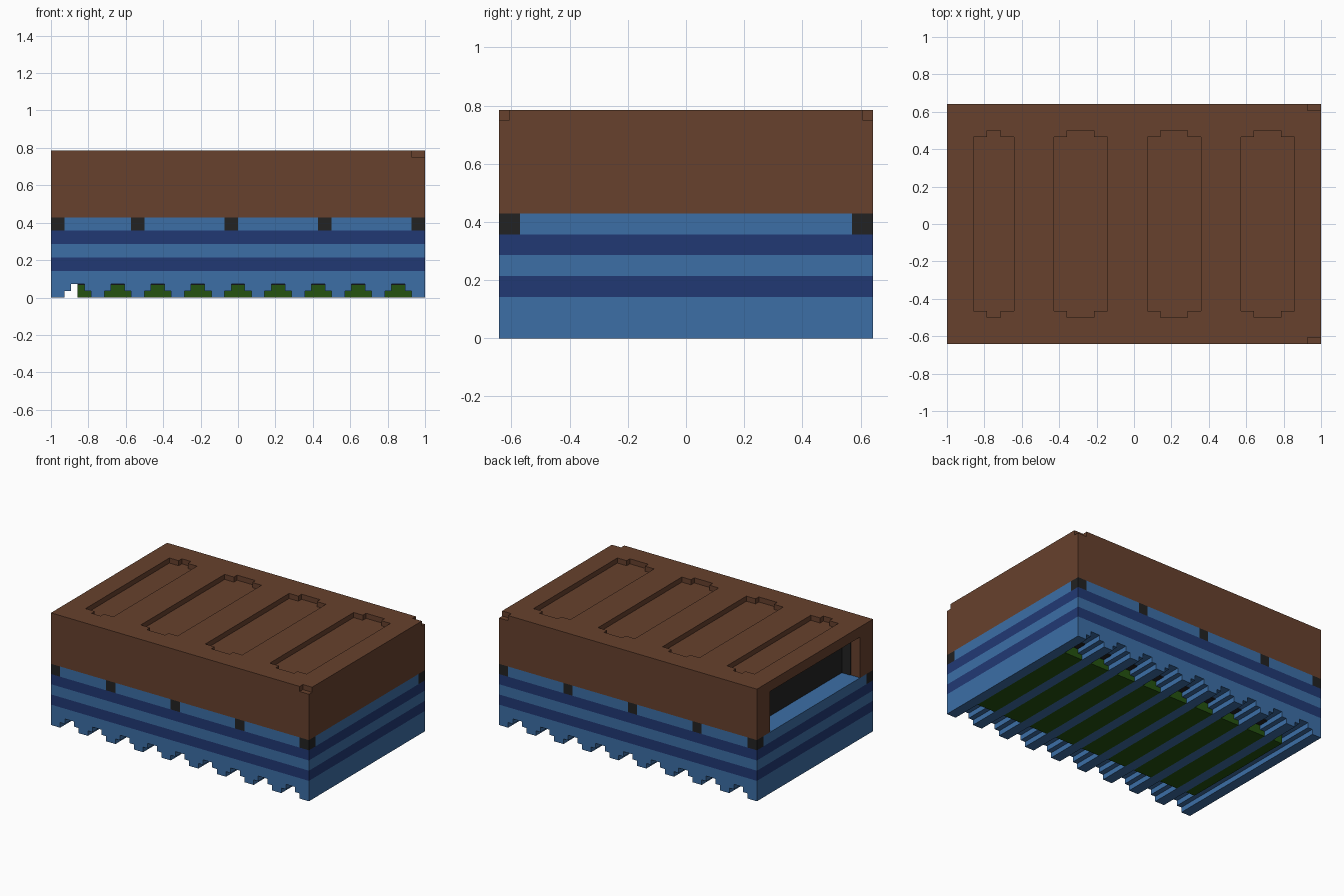
import bpy
import bmesh

if "Cube" in bpy.data.objects:
    bpy.data.objects.remove(bpy.data.objects["Cube"], do_unlink=True)

U = 1 / 28            # one block; the model is 56 x 36 x 22 blocks
X, Y = 28, 18         # half length and half width in blocks


def material(name, hexcode):
    rgb = [int(hexcode[i:i + 2], 16) / 255 for i in (0, 2, 4)]
    col = [c / 12.92 if c <= 0.04045 else ((c + 0.055) / 1.055) ** 2.4 for c in rgb] + [1]
    m = bpy.data.materials.new(name)
    m.diffuse_color = col
    m.use_nodes = True
    m.node_tree.nodes["Principled BSDF"].inputs["Base Color"].default_value = col
    return m


BROWN = material("brown", "67412D")
LIGHT = material("light_blue", "3C6EA6")
DARK = material("dark_blue", "213974")
BLACK = material("black", "222222")
GREEN = material("green", "245210")


def prism(points, axis, a, b):
    """Closed prism: a 2D outline in blocks, extruded along y or z from a to b."""
    return points, axis, a, b


def box(x0, x1, y0, y1, z0, z1):
    return prism([(x0, y0), (x1, y0), (x1, y1), (x0, y1)], "z", z0, z1)


def build(name, solids, mat):
    bm = bmesh.new()
    for points, axis, a, b in solids:
        rings = []
        for t in (a, b):
            rings.append([bm.verts.new((p * U, t * U, q * U) if axis == "y"
                                       else (p * U, q * U, t * U)) for p, q in points])
        bm.faces.new(rings[0])
        bm.faces.new(rings[1])
        n = len(points)
        for i in range(n):
            j = (i + 1) % n
            bm.faces.new((rings[0][i], rings[0][j], rings[1][j], rings[1][i]))
    bmesh.ops.recalc_face_normals(bm, faces=bm.faces)
    me = bpy.data.meshes.new(name)
    bm.to_mesh(me)
    bm.free()
    me.materials.append(mat)
    ob = bpy.data.objects.new(name, me)
    bpy.context.collection.objects.link(ob)
    return ob


# Ribbed base: comb outline with nine stepped grooves running front to back
groove_centres = range(-24, 25, 6)
comb = [(-X, 4), (-X, 0)]
for c in groove_centres:
    comb += [(c - 2, 0), (c - 2, 1), (c - 1, 1), (c - 1, 2),
             (c + 1, 2), (c + 1, 1), (c + 2, 1), (c + 2, 0)]
comb += [(X, 0), (X, 4)]
build("ribbed_base", [prism(comb, "y", -Y, Y)], LIGHT)

# Green filling of the grooves; the first groove is only half filled
fill = []
for c in groove_centres:
    left = [(c - 2, 0), (c - 2, 1), (c - 1, 1), (c - 1, 2)]
    if c == -24:
        left = [(c, 0), (c, 2)]
    fill.append(prism(left + [(c + 1, 2), (c + 1, 1), (c + 2, 1), (c + 2, 0)], "y", -12, 12))
build("groove_filling", fill, GREEN)

# Black groove ceilings beyond the filling
ceilings = []
for c in groove_centres:
    x0 = c if c == -24 else c - 1
    for y0 in (-14, 12):
        ceilings.append(box(x0, c + 1, y0, y0 + 2, 1.85, 2))
build("groove_ceilings", ceilings, BLACK)

# Striped body
for name, z, mat in (("lower_stripe", 4, DARK), ("middle_stripe", 6, LIGHT),
                     ("upper_stripe", 8, DARK)):
    build(name, [box(-X, X, -Y, Y, z, z + 2)], mat)

# Belt of light panels divided by black posts
post_starts = [-28, -16, -2, 12, 26]
posts, panels = [], []
for i, x in enumerate(post_starts):
    posts += [box(x, x + 2, -Y, -Y + 2, 10, 12), box(x, x + 2, Y - 2, Y, 10, 12)]
    panels.append(box(x, x + 2, -Y + 2, Y - 2, 10, 12))
    if i < 4:
        panels.append(box(x + 2, post_starts[i + 1], -Y, Y, 10, 12))
build("belt_posts", posts, BLACK)
build("belt_panels", panels, LIGHT)

# Brown upper body with shallow roof recesses, notched corners and an end opening
upper = build("upper_body", [box(-X, X, -Y, Y, 12, 22)], BROWN)
cuts = [box(-X - 1, -24, -14, 14, 11, 20)]
for x0, x1 in ((-24, -18), (-12, -4), (2, 10), (16, 24)):
    a, b = x0 + 2, x1 - 2
    outline = [(x0, -13), (a, -13), (a, -14), (b, -14), (b, -13), (x1, -13),
               (x1, 13), (b, 13), (b, 14), (a, 14), (a, 13), (x0, 13)]
    cuts.append(prism(outline, "z", 21, 23))
for y0, y1 in ((-Y - 1, -Y + 1), (Y - 1, Y + 1)):
    cuts.append(box(X - 2, X + 1, y0, y1, 21, 23))
cutter = build("recess_cutter", cuts, BROWN)
cutter.hide_render = True
mod = upper.modifiers.new("recesses", "BOOLEAN")
mod.operation = "DIFFERENCE"
mod.solver = "EXACT"
mod.object = cutter
bpy.context.view_layer.objects.active = upper
bpy.ops.object.modifier_apply(modifier=mod.name)
bpy.data.objects.remove(cutter, do_unlink=True)

# Black lining at the back of the end opening
t = 0.1
build("opening_lining", [box(-24 - t, -24, -14, 14, 12, 20),
                         box(-26, -24, -14, -14 + t, 12, 20),
                         box(-26, -24, 14 - t, 14, 12, 20),
                         box(-26, -24, -14, 14, 20 - t, 20)], BLACK)
